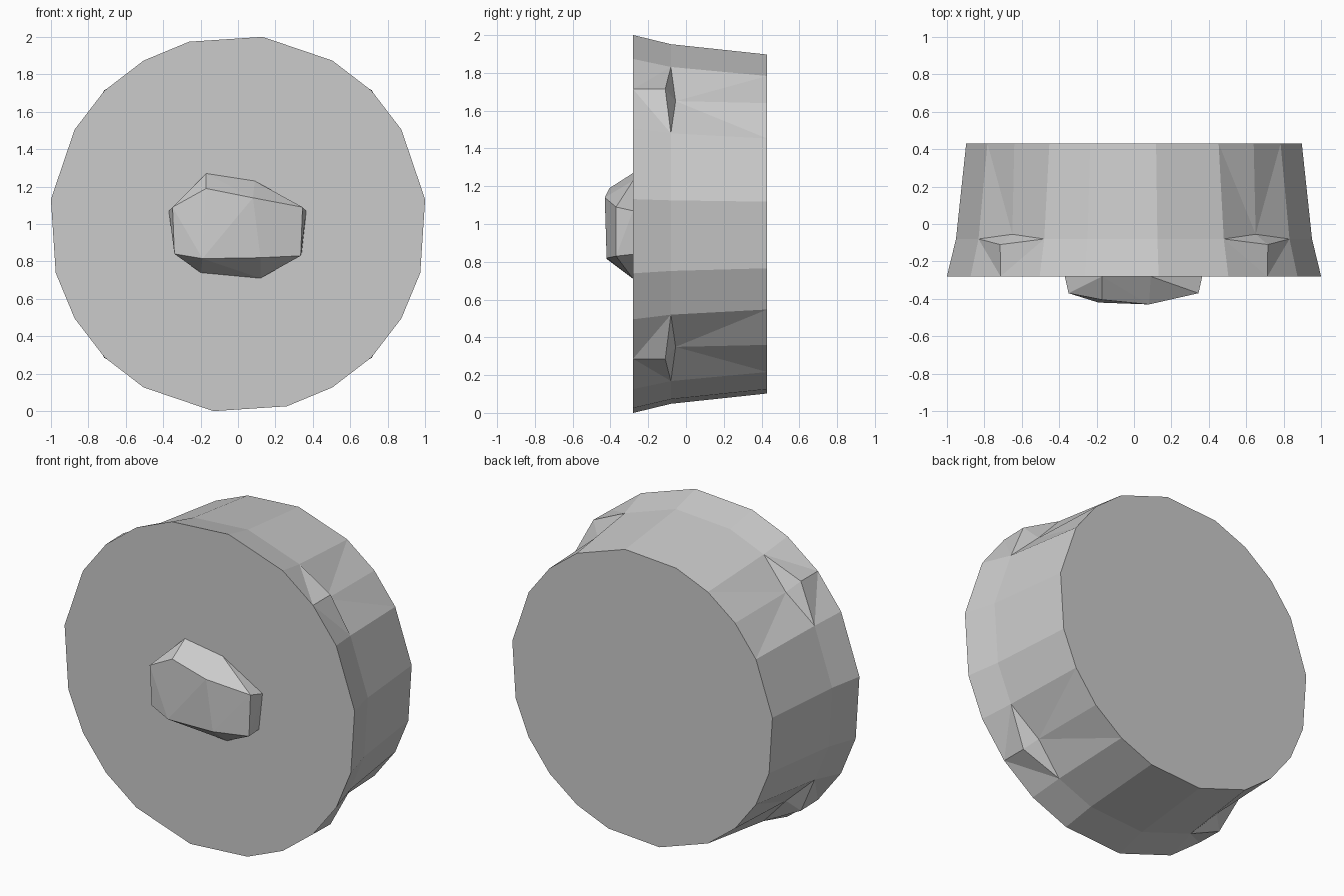
import bpy, bmesh, math

if "Cube" in bpy.data.objects:
    bpy.data.objects.remove(bpy.data.objects["Cube"])

ANGLES = [82.5, 60, 45, 30, 7.5, -15, -30, -45, -60, -75,
          -97.5, -120, -135, -150, -165, -187.5, -210, -225, -240, -255]
NOTCHES = {2, 7, 12, 17}          # indices of the diagonal corners
N = len(ANGLES)


def finish(bm, name):
    bmesh.ops.recalc_face_normals(bm, faces=bm.faces)
    mesh = bpy.data.meshes.new(name)
    bm.to_mesh(mesh)
    bm.free()
    obj = bpy.data.objects.new(name, mesh)
    bpy.context.collection.objects.link(obj)
    return obj


# Tapered drum with four small stepped notches on the diagonals
bm = bmesh.new()


def vert(i, radius, y):
    a = math.radians(ANGLES[i])
    return bm.verts.new((radius * math.cos(a), y, 1 + radius * math.sin(a)))


front = [vert(i, 1.009, -0.28) for i in range(N)]
back = [vert(i, 0.905, 0.43) for i in range(N)]
tip, inner = [], []
for i in range(N):
    if i in NOTCHES:
        tip.append(vert(i, 1.012, -0.11))
        inner.append(vert(i, 0.92, -0.055))
    else:
        v = vert(i, 0.96, -0.08)
        tip.append(v)
        inner.append(v)

bm.faces.new(front)
bm.faces.new(back)
for i in range(N):
    j = (i + 1) % N
    if i in NOTCHES or j in NOTCHES:
        n, m = (i, j) if i in NOTCHES else (j, i)
        bm.faces.new((front[m], front[n], tip[m]))
        bm.faces.new((front[n], tip[n], tip[m]))
        bm.faces.new((tip[m], tip[n], inner[n]))
        bm.faces.new((inner[m], inner[n], back[m]))
        bm.faces.new((inner[n], back[n], back[m]))
    else:
        bm.faces.new((front[i], front[j], tip[j], tip[i]))
        bm.faces.new((inner[i], inner[j], back[j], back[i]))
finish(bm, "drum_body")

# Faceted knob on the front face
KNOB = [(-0.17, -0.28, 1.27), (0.09, -0.28, 1.23), (0.365, -0.28, 1.07),
        (0.34, -0.28, 0.84), (0.12, -0.28, 0.71), (-0.2, -0.28, 0.74),
        (-0.34, -0.28, 0.84), (-0.37, -0.28, 1.07),
        (-0.17, -0.405, 1.19), (0.08, -0.43, 1.14), (0.345, -0.37, 1.09),
        (0.335, -0.37, 0.83), (0.12, -0.42, 0.82), (-0.19, -0.42, 0.815),
        (-0.34, -0.365, 0.84), (-0.35, -0.37, 1.09)]
bm = bmesh.new()
for p in KNOB:
    bm.verts.new(p)
bmesh.ops.convex_hull(bm, input=bm.verts)
finish(bm, "front_knob")
